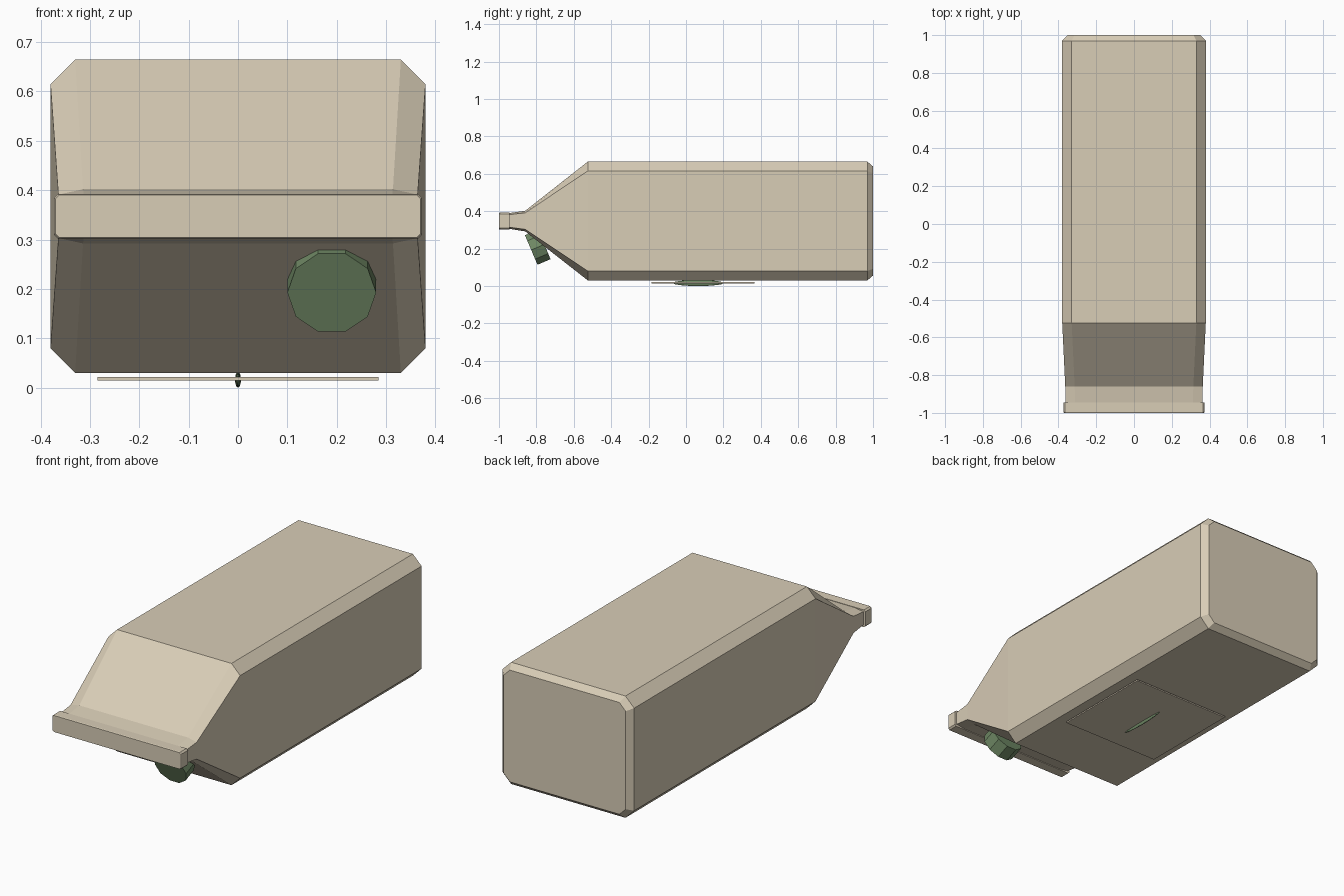
import bpy, bmesh, math
from mathutils import Vector, Matrix

cube = bpy.data.objects.get("Cube")
if cube:
    bpy.data.objects.remove(cube, do_unlink=True)


def material(name, rgb):
    m = bpy.data.materials.new(name)
    m.use_nodes = True
    m.diffuse_color = (*rgb, 1)
    m.node_tree.nodes["Principled BSDF"].inputs["Base Color"].default_value = (*rgb, 1)
    return m


cream = material("cream card", (0.69, 0.61, 0.47))
green = material("cap green", (0.16, 0.25, 0.13))


def add_object(name, bm, mat):
    bmesh.ops.recalc_face_normals(bm, faces=bm.faces)
    mesh = bpy.data.meshes.new(name)
    bm.to_mesh(mesh)
    bm.free()
    mesh.materials.append(mat)
    ob = bpy.data.objects.new(name, mesh)
    bpy.context.collection.objects.link(ob)
    return ob


def octagon(bm, y, w, low, high, cx, cz):
    """Ring of a rectangle with cut corners, standing across the y axis."""
    pts = [(w, low + cz), (w, high - cz), (w - cx, high), (cx - w, high),
           (-w, high - cz), (-w, low + cz), (cx - w, low), (w - cx, low)]
    return [bm.verts.new((x, y, z)) for x, z in pts]


def loft(name, sections, mat):
    bm = bmesh.new()
    rings = [octagon(bm, *s) for s in sections]
    for a, b in zip(rings, rings[1:]):
        for i in range(8):
            j = (i + 1) % 8
            bm.faces.new((a[i], a[j], b[j], b[i]))
    bm.faces.new(rings[0])
    bm.faces.new(rings[-1])
    return add_object(name, bm, mat)


# Carton body: y, half width, bottom, top, corner cut in x and z
loft("carton_body", [
    (-0.96, 0.362, 0.308, 0.388, 0.05, 0.008),
    (-0.86, 0.364, 0.292, 0.402, 0.05, 0.011),
    (-0.525, 0.38, 0.03, 0.665, 0.05, 0.05),
    (0.97, 0.38, 0.03, 0.665, 0.05, 0.05),
    (1.0, 0.352, 0.056, 0.639, 0.036, 0.036),
], cream)

# Folded sealing strip at the front end
loft("seal_strip", [
    (-1.0, 0.37, 0.304, 0.390, 0.008, 0.008),
    (-0.995, 0.373, 0.302, 0.392, 0.008, 0.008),
    (-0.945, 0.373, 0.302, 0.392, 0.008, 0.008),
], cream)

# Ten-sided screw cap, tilted out of the lower slope
axis = Vector((0, -0.92, -0.39)).normalized()
side = Vector((1, 0, 0))
depth = 0.076
centre = Vector((0.19, -0.8275, 0.1925)) - axis * depth / 2
frame = Matrix((side, axis.cross(side), axis)).transposed().to_4x4()
bm = bmesh.new()
bmesh.ops.create_cone(bm, cap_ends=True, segments=10, radius1=0.09, radius2=0.09,
                      depth=depth, matrix=Matrix.Translation(centre) @ frame)
# Keep a corner pointing straight sideways
turn = Matrix.Rotation(math.radians(90), 3, axis)
bmesh.ops.rotate(bm, verts=bm.verts, cent=centre, matrix=turn)
add_object("screw_cap", bm, green)

# Thin panel under the carton
bm = bmesh.new()
bmesh.ops.create_cube(bm, size=1)
bmesh.ops.scale(bm, verts=bm.verts, vec=(0.57, 0.55, 0.007))
bmesh.ops.translate(bm, verts=bm.verts, vec=(0, 0.09, 0.018))
add_object("bottom_panel", bm, cream)

# Slim leaf-shaped ridge on the panel
bm = bmesh.new()
bmesh.ops.create_uvsphere(bm, u_segments=12, v_segments=8, radius=1)
bmesh.ops.scale(bm, verts=bm.verts, vec=(0.006, 0.137, 0.016))
bmesh.ops.translate(bm, verts=bm.verts, vec=(0, 0.065, 0.016))
add_object("leaf_ridge", bm, green)
